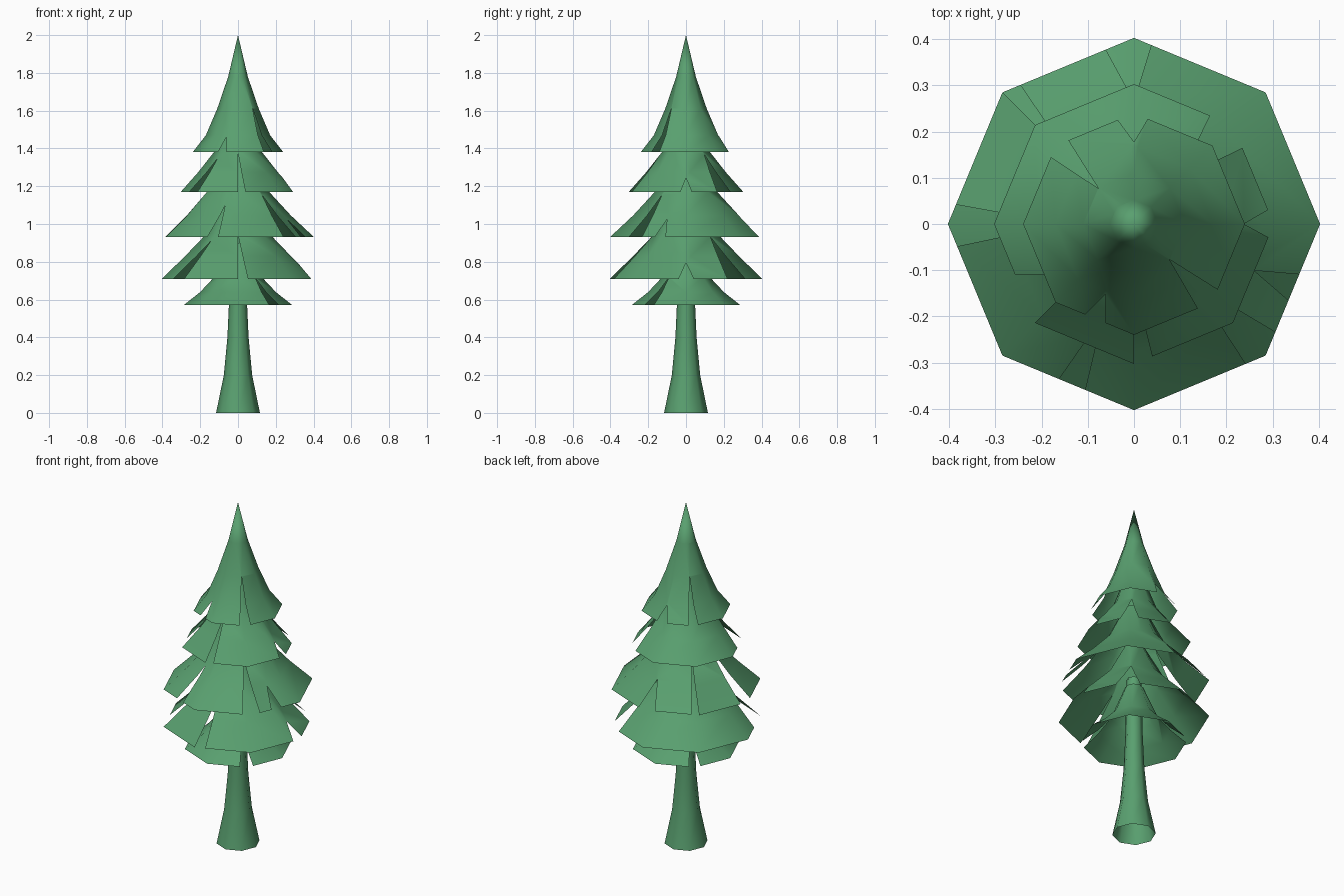
import bpy, bmesh, math
from mathutils import Vector

if "Cube" in bpy.data.objects:
    bpy.data.objects.remove(bpy.data.objects["Cube"])

SIDES = 8
green = bpy.data.materials.new("needle_green")
green.diffuse_color = (0.10, 0.35, 0.16, 1)
green.use_nodes = True
green.node_tree.nodes["Principled BSDF"].inputs["Base Color"].default_value = green.diffuse_color


def revolve(profile):
    """Open eight-sided surface from (radius, height) points."""
    bm = bmesh.new()
    rings = []
    for r, z in profile:
        if r == 0:
            rings.append([bm.verts.new((0, 0, z))] * SIDES)
        else:
            rings.append([bm.verts.new((r * math.cos(i * math.tau / SIDES),
                                        r * math.sin(i * math.tau / SIDES), z))
                          for i in range(SIDES)])
    for lo, hi in zip(rings, rings[1:]):
        for i in range(SIDES):
            j = (i + 1) % SIDES
            loop = [lo[i], lo[j], hi[j], hi[i]]
            bm.faces.new(list(dict.fromkeys(loop)))
    return bm


def cut_notch(bm, radius, p, q, apex):
    """Remove the wedge that opens outward from apex through rim points p and q."""
    a = Vector((*apex, 0)) * radius
    d1 = Vector((*p, 0)) * radius - a
    d2 = Vector((*q, 0)) * radius - a
    if d1.cross(d2).z < 0:
        d1, d2 = d2, d1
    out = (d1.normalized() + d2.normalized()).normalized()
    for d in (d1, d2):
        near = [f for f in bm.faces if any((v.co - a).dot(out) > -0.001 for v in f.verts)]
        geom = near + list({e for f in near for e in f.edges}) + list({v for f in near for v in f.verts})
        bmesh.ops.bisect_plane(bm, geom=geom, dist=1e-5, plane_co=a,
                               plane_no=(-d.y, d.x, 0))
    # cross-cut at the apex keeps the wedge tip clean
    doomed = []
    for f in bm.faces:
        c = f.calc_center_median() - a
        c.z = 0
        if d1.cross(c).z > 0 and c.cross(d2).z > 0:
            doomed.append(f)
    bmesh.ops.delete(bm, geom=doomed, context='FACES')


def finish(bm, name):
    mesh = bpy.data.meshes.new(name)
    bm.to_mesh(mesh)
    bm.free()
    mesh.shade_smooth()
    mesh.materials.append(green)
    ob = bpy.data.objects.new(name, mesh)
    bpy.context.collection.objects.link(ob)


# Notch patterns in rim-radius units: rim point, rim point, apex
even = [((0.545, 0.775), (0.775, 0.545), (0.32, 0.32)),
        ((0.957, 0.10), (0.957, -0.093), (0.785, 0)),
        ((0.13, -0.945), (0, -1), (0, -0.43)),
        ((-0.84, -0.36), (-0.707, -0.707), (-0.36, -0.36))]
crown = [((-0.75, 0.604), (-0.59, 0.75), (-0.32, 0.32)),
         ((0.75, -0.59), (0.57, -0.75), (0.32, -0.32)),
         ((-0.146, 0.94), (0.125, 0.95), (0, 0.74)),
         ((-0.44, -0.815), (-0.258, -0.89), (-0.258, -0.635))]
middle = [((-0.15, 0.935), (0.092, 0.96), (0, 0.66)),
          ((-0.707, 0.707), (-0.61, 0.745), (-0.32, 0.32)),
          ((-0.99, 0.11), (-0.95, -0.12), (-0.38, 0)),
          ((-0.40, -0.83), (-0.26, -0.88), (-0.17, -0.5)),
          ((0.60, -0.75), (0.757, -0.58), (0.32, -0.32)),
          ((0.88, -0.27), (0.83, -0.41), (0.645, -0.25))]

# Trunk, open at the bottom
finish(revolve([(0.116, 0), (0.075, 0.2), (0.056, 0.4), (0.047, 0.6), (0.04, 0.95)]), "trunk")

# Foliage skirts, bottom to top
tiers = [
    ("foliage_lowest", [(0.288, 0.57), (0.20, 0.64), (0.125, 0.72), (0.05, 0.90)], crown[:2]),
    ("foliage_low", [(0.403, 0.71), (0.28, 0.83), (0.165, 0.95), (0.06, 1.14)], even),
    ("foliage_middle", [(0.403, 0.93), (0.28, 1.045), (0.165, 1.17), (0.06, 1.38)], middle),
    ("foliage_high", [(0.303, 1.17), (0.21, 1.275), (0.12, 1.39), (0.05, 1.58)], even),
    ("foliage_crown", [(0.24, 1.38), (0.17, 1.47), (0.11, 1.61), (0.052, 1.78), (0, 2.0)], crown),
]
for name, profile, notches in tiers:
    bm = revolve(profile)
    for p, q, apex in notches:
        cut_notch(bm, profile[0][0], p, q, apex)
    finish(bm, name)
